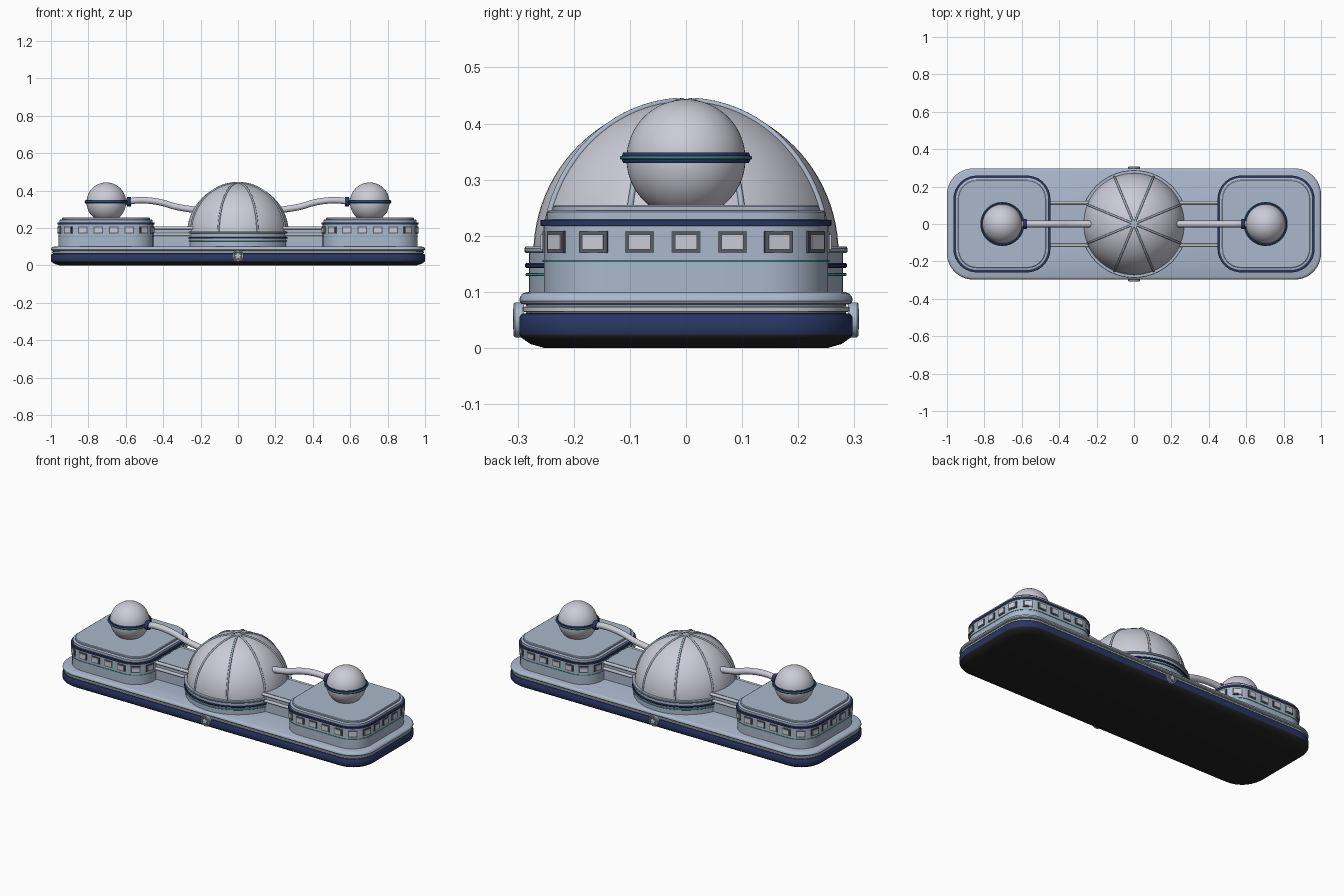
import bpy, bmesh, math
from mathutils import Vector

if "Cube" in bpy.data.objects:
    bpy.data.objects.remove(bpy.data.objects["Cube"])

def material(name, rgb):
    m = bpy.data.materials.new(name)
    m.diffuse_color = (*rgb, 1)
    m.use_nodes = True
    m.node_tree.nodes["Principled BSDF"].inputs["Base Color"].default_value = m.diffuse_color
    return m

HULL = material("blue grey", (0.40, 0.48, 0.60))
SILVER = material("silver", (0.60, 0.60, 0.68))
NAVY = material("navy", (0.022, 0.038, 0.13))
TEAL = material("teal", (0.08, 0.42, 0.42))
BLACK = material("black", (0.018, 0.018, 0.02))
GREY = material("dark grey", (0.10, 0.11, 0.13))
TRIM = material("pale trim", (0.52, 0.56, 0.60))

def finish(name, bm, mats, loc=(0, 0, 0), rot=(0, 0, 0), angle=35):
    bmesh.ops.remove_doubles(bm, verts=bm.verts[:], dist=1e-5)
    bmesh.ops.recalc_face_normals(bm, faces=bm.faces[:])
    me = bpy.data.meshes.new(name)
    bm.to_mesh(me)
    bm.free()
    for m in mats:
        me.materials.append(m)
    ob = bpy.data.objects.new(name, me)
    bpy.context.collection.objects.link(ob)
    ob.location, ob.rotation_euler = loc, rot
    bpy.ops.object.select_all(action='DESELECT')
    ob.select_set(True)
    bpy.context.view_layer.objects.active = ob
    bpy.ops.object.shade_smooth_by_angle(angle=math.radians(angle))
    return ob

def loft(name, hx, hy, r, profile, loc=(0, 0, 0), rot=(0, 0, 0), n=10):
    """Stack rounded-rectangle rings; profile = (inset, z, material of the band above)."""
    bm = bmesh.new()
    mats, rings = [], []
    for inset, z, m in profile:
        if m not in mats:
            mats.append(m)
        ring, rad = [], max(r - inset, 0)
        for q, (sx, sy) in enumerate(((1, 1), (-1, 1), (-1, -1), (1, -1))):
            for k in range(n + 1):
                a = math.pi / 2 * (q + k / n)
                ring.append(bm.verts.new((sx * (hx - r) + rad * math.cos(a),
                                          sy * (hy - r) + rad * math.sin(a), z)))
        rings.append(ring)
    for j in range(len(rings) - 1):
        a, b = rings[j], rings[j + 1]
        for k in range(len(a)):
            l = (k + 1) % len(a)
            bm.faces.new((a[k], a[l], b[l], b[k])).material_index = mats.index(profile[j][2])
    for ring, p in ((rings[0], profile[0]), (rings[-1], profile[-1])):
        if p[0] < hx - 1e-4:
            bm.faces.new(ring).material_index = mats.index(p[2])
    return finish(name, bm, mats, loc, rot)

def tube(name, pts, radius, mat, kind='POLY'):
    cu = bpy.data.curves.new(name, 'CURVE')
    cu.dimensions, cu.bevel_depth, cu.bevel_resolution, cu.use_fill_caps = '3D', radius, 3, True
    sp = cu.splines.new(kind)
    if kind == 'BEZIER':
        sp.bezier_points.add(len(pts) - 1)
        for b, p in zip(sp.bezier_points, pts):
            b.co = p
            b.handle_left_type = b.handle_right_type = 'AUTO'
    else:
        sp.points.add(len(pts) - 1)
        for b, p in zip(sp.points, pts):
            b.co = (*p, 1)
    cu.materials.append(mat)
    ob = bpy.data.objects.new(name, cu)
    bpy.context.collection.objects.link(ob)

def box(name, loc, size, mat, turn=0, bevel=0.006):
    bm = bmesh.new()
    bmesh.ops.create_cube(bm, size=1)
    bmesh.ops.scale(bm, vec=size, verts=bm.verts[:])
    bmesh.ops.bevel(bm, geom=bm.edges[:], offset=bevel, segments=2, affect='EDGES')
    return finish(name, bm, [mat], loc, (0, 0, turn))

def dome_profile(r, z0, a0, mat, steps=24):
    return [(r - r * math.cos(a), z0 + r * math.sin(a), mat)
            for a in (a0 + (math.pi / 2 - a0) * i / steps for i in range(steps + 1))]

def band(name, r, z, h, mat, loc=(0, 0, 0), rot=(0, 0, 0)):
    loft(name, r, r, r, [(0.002, z - h / 2, mat), (0, z - h / 4, mat),
                         (0, z + h / 4, mat), (0.002, z + h / 2, mat)], loc, rot, 16)

# Base slab with dark underside, navy skirt and pale trim
loft("base", 1.0, 0.297, 0.14, [
    (0.045, 0, BLACK), (0.02, 0.007, BLACK), (0.004, 0.018, BLACK), (0, 0.024, NAVY), (0, 0.055, NAVY),
    (0.004, 0.061, NAVY), (0.012, 0.062, HULL), (0.012, 0.064, TRIM), (0.006, 0.065, TRIM),
    (0.006, 0.073, TRIM), (0.012, 0.074, HULL), (0.012, 0.077, HULL), (0.003, 0.079, HULL),
    (0, 0.084, HULL), (0.001, 0.091, HULL), (0.006, 0.097, HULL), (0.014, 0.1, HULL)])

# Central drum, bands and dome
loft("drum", 0.28, 0.28, 0.28, [(0, 0.095, HULL), (0, 0.172, HULL)], n=16)
band("drum_teal_band", 0.286, 0.131, 0.006, TEAL)
band("drum_navy_band", 0.287, 0.147, 0.009, NAVY)
band("drum_flange", 0.288, 0.175, 0.011, HULL)
loft("dome", 0.272, 0.272, 0.272, dome_profile(0.272, 0.168, 0, SILVER), n=16)
for i in range(8):
    a = math.radians(22.5 + 45 * i)
    pts = []
    for k in range(21):
        t = math.pi / 2 * k / 20 * 0.96
        pts.append((0.273 * math.cos(t) * math.cos(a), 0.273 * math.cos(t) * math.sin(a),
                    0.168 + 0.273 * math.sin(t)))
    tube("dome_rib", pts, 0.0055, HULL)
band("dome_cap", 0.022, 0.439, 0.01, HULL)

# Position along a rounded square, as point and outward angle
def along(s, h, r):
    side, arc = 2 * (h - r), r * math.pi / 2
    s = (s + side / 2) % (4 * (side + arc))
    q, d = divmod(s, side + arc)
    t = max(0, d - side) / r
    p = Vector((h - r + r * math.cos(t), min(d, side) - side / 2 + r * math.sin(t), 0))
    c = int(q) * math.pi / 2
    return (p.x * math.cos(c) - p.y * math.sin(c), p.x * math.sin(c) + p.y * math.cos(c), t + c)

H, R, N = 0.253, 0.12, 22
step = (8 * (H - R) + 2 * math.pi * R) / N
for sx in (-1, 1):
    cx = sx * 0.706
    # Side building with stripes and stepped roof
    loft("side_building", H, H, R, [
        (0, 0.095, HULL), (0, 0.153, HULL), (-0.003, 0.153, TEAL), (-0.003, 0.157, TEAL),
        (0, 0.157, HULL), (0, 0.217, HULL), (-0.006, 0.218, NAVY), (-0.006, 0.228, NAVY),
        (0.004, 0.229, HULL), (0.004, 0.242, HULL), (0.009, 0.245, HULL), (0.017, 0.245, HULL),
        (0.017, 0.252, HULL), (0.021, 0.255, HULL)], (cx, 0, 0))
    # Windows all round
    for i in range(N):
        x, y, a = along(i * step, H, R)
        turn = a if sx > 0 else math.pi - a
        box("window_surround", (cx + sx * x, y, 0.189), (0.006, 0.052, 0.039), GREY, turn, 0.001)
        box("window", (cx + sx * x, y, 0.189), (0.012, 0.047, 0.034), SILVER, turn, 0.004)
    # Roof sphere and its bands
    sc = sx * 0.704
    loft("roof_sphere", 0.106, 0.106, 0.106, dome_profile(0.106, 0.337, -1.2, SILVER, 30),
         (sc, 0, 0), n=14)
    band("sphere_navy_band", 0.114, 0.339, 0.018, NAVY, (sc, 0, 0))
    band("sphere_teal_band", 0.118, 0.339, 0.006, TEAL, (sc, 0, 0))
    # Curved pipe from sphere to dome, with collar
    tube("pipe", [(sx * x, 0, z) for x, z in
                  ((0.60, 0.339), (0.53, 0.348), (0.42, 0.338), (0.33, 0.313), (0.22, 0.295))],
         0.018, SILVER, 'BEZIER')
    band("pipe_collar", 0.026, 0, 0.022, NAVY, (sx * 0.583, 0, 0.34), (0, math.pi / 2, 0))
    # Corridor with side rails
    box("corridor", (sx * 0.36, 0, 0.15), (0.24, 0.226, 0.114), HULL, 0, 0.008)
    for sy in (-1, 1):
        for z in (0.165, 0.2):
            tube("corridor_rail", [(sx * 0.24, sy * 0.114, z), (sx * 0.47, sy * 0.114, z)],
                 0.009, TRIM)

# Round star badges, front and back
for sy, rot in ((-1, (math.pi / 2, 0, 0)), (1, (math.pi / 2, 0, math.pi))):
    loft("badge", 0.031, 0.031, 0.031, [
        (0, -0.01, HULL), (0, 0.006, HULL), (0.002, 0.008, TRIM), (0.006, 0.008, TRIM),
        (0.007, 0.006, GREY)], (0, sy * 0.299, 0.05), rot)
    bm = bmesh.new()
    vs = [bm.verts.new((r * math.sin(k * math.pi / 5), r * math.cos(k * math.pi / 5), 0.004))
          for k in range(10) for r in ((0.02, 0.0085)[k % 2],)]
    f = bm.faces.new(vs)
    ext = bmesh.ops.extrude_face_region(bm, geom=[f])
    bmesh.ops.translate(bm, vec=(0, 0, 0.005),
                        verts=[v for v in ext["geom"] if isinstance(v, bmesh.types.BMVert)])
    finish("badge_star", bm, [SILVER], (0, sy * 0.299, 0.05), rot)
